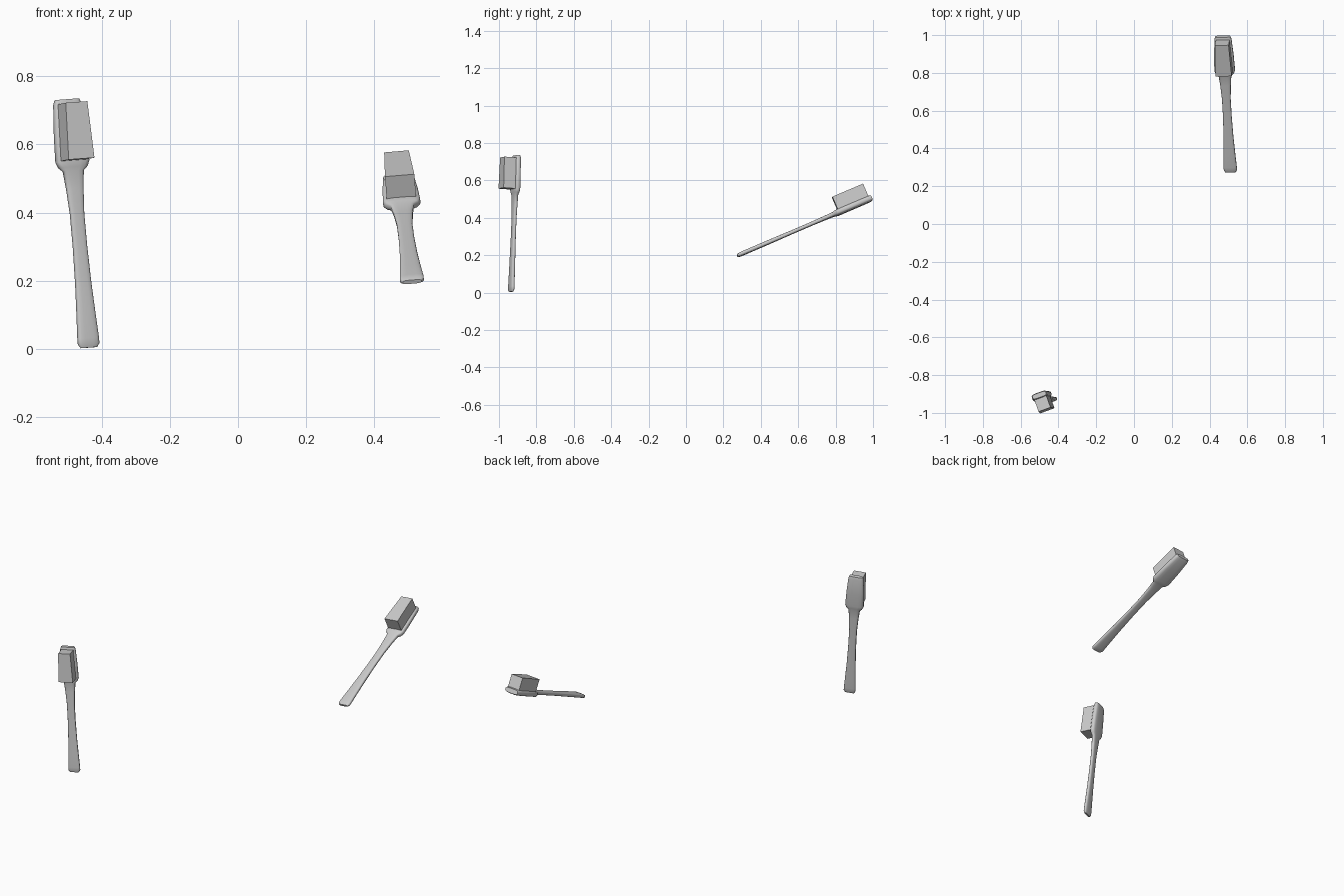
import bpy, bmesh, math
from mathutils import Vector, Matrix

if "Cube" in bpy.data.objects:
    bpy.data.objects.remove(bpy.data.objects["Cube"])


def ring(bm, y, hw, z0, z1, power, n=16):
    """Rounded-rectangle section across the brush at length y."""
    pts = []
    for i in range(n):
        a = 2 * math.pi * (i + 0.5) / n
        c, s = math.cos(a), math.sin(a)
        x = math.copysign(abs(c) ** power, c) * hw
        z = math.copysign(abs(s) ** power, s) * (z1 - z0) / 2
        pts.append(bm.verts.new((x, y, (z0 + z1) / 2 + z)))
    return pts


def loft(name, sections, power, matrix):
    bm = bmesh.new()
    rings = [ring(bm, *s, power) for s in sections]
    for a, b in zip(rings, rings[1:]):
        n = len(a)
        for i in range(n):
            bm.faces.new((a[i], a[(i + 1) % n], b[(i + 1) % n], b[i]))
    bm.faces.new(rings[0])
    bm.faces.new(rings[-1])
    bmesh.ops.recalc_face_normals(bm, faces=bm.faces)
    return finish(name, bm, matrix)


def finish(name, bm, matrix):
    mesh = bpy.data.meshes.new(name)
    bm.to_mesh(mesh)
    bm.free()
    mesh.transform(matrix)
    ob = bpy.data.objects.new(name, mesh)
    bpy.context.collection.objects.link(ob)
    bpy.context.view_layer.objects.active = ob
    ob.select_set(True)
    bpy.ops.object.shade_smooth_by_angle(angle=math.radians(40))
    ob.select_set(False)
    return ob


def brush(label, start, end, bristle_dir):
    # Frame: y along the handle, z toward the bristle tips
    start, end = Vector(start), Vector(end)
    y = (end - start).normalized()
    z = Vector(bristle_dir)
    z = (z - y * z.dot(y)).normalized()
    x = y.cross(z)
    s = (end - start).length / 0.78
    m = Matrix((x * s, y * s, z * s)).transposed().to_4x4()
    m.translation = start

    # Slim waisted handle flowing into the tapered head plate
    profile = [(0, 0.027, 0.006), (0.012, 0.035, 0.010), (0.03, 0.035, 0.011),
               (0.10, 0.031, 0.011), (0.20, 0.026, 0.011), (0.32, 0.023, 0.010),
               (0.42, 0.023, 0.010), (0.50, 0.028, 0.011), (0.555, 0.034, 0.012),
               (0.568, 0.048, 0.015), (0.585, 0.055, 0.017), (0.67, 0.052, 0.017),
               (0.765, 0.045, 0.017), (0.78, 0.040, 0.013)]
    loft(label + "_handle_and_head", [(u, w, -t, t) for u, w, t in profile], 0.55, m)

    # Solid block of bristles
    bm = bmesh.new()
    ends = [[bm.verts.new((sx * w, u, t)) for sx, t in
             ((-1, 0.008), (1, 0.008), (1, 0.086), (-1, 0.086))]
            for u, w in ((0.588, 0.043), (0.766, 0.036))]
    for i in range(4):
        j = (i + 1) % 4
        bm.faces.new((ends[0][i], ends[0][j], ends[1][j], ends[1][i]))
    bm.faces.new(ends[0])
    bm.faces.new(ends[1])
    bmesh.ops.recalc_face_normals(bm, faces=bm.faces)
    finish(label + "_bristles", bm, m)


brush("upright_brush", (-0.437, -0.935, 0.004), (-0.502, -0.906, 0.732), (0.34, -0.94, 0.07))
brush("tilted_brush", (0.511, 0.274, 0.197), (0.470, 0.993, 0.506), (-0.07, -0.39, 0.92))
